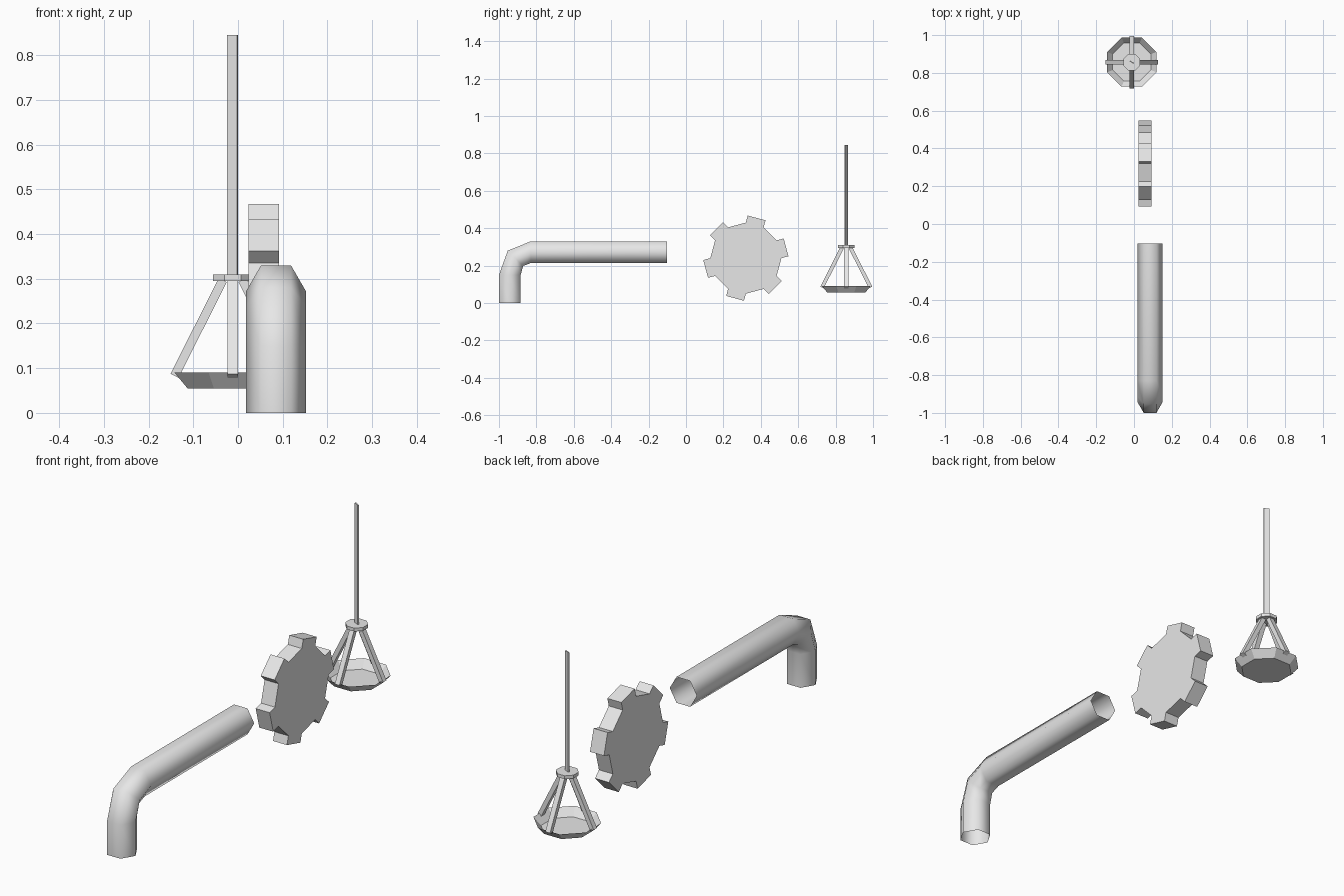
import bpy, bmesh
from math import sin, cos, tan, pi, radians
from mathutils import Vector, Matrix

if "Cube" in bpy.data.objects:
    bpy.data.objects.remove(bpy.data.objects["Cube"])

metal = bpy.data.materials.new("plain grey metal")
metal.use_nodes = True
GREY = (0.8, 0.8, 0.8, 1)
metal.diffuse_color = GREY
metal.node_tree.nodes["Principled BSDF"].inputs["Base Color"].default_value = GREY


def finish(name, bm, smooth=False):
    bmesh.ops.recalc_face_normals(bm, faces=bm.faces)
    for f in bm.faces:
        f.smooth = smooth
    mesh = bpy.data.meshes.new(name)
    bm.to_mesh(mesh)
    bm.free()
    mesh.materials.append(metal)
    ob = bpy.data.objects.new(name, mesh)
    bpy.context.collection.objects.link(ob)
    return ob


def loft(bm, rings):
    """Join rings of points with quads and return the vertex rings."""
    rows = [[bm.verts.new(p) for p in r] for r in rings]
    n = len(rows[0])
    for a, b in zip(rows, rows[1:]):
        for i in range(n):
            j = (i + 1) % n
            bm.faces.new((a[i], a[j], b[j], b[i]))
    return rows


def octagon(apothem, z):
    r = apothem / cos(pi / 8)
    return [Vector((SX + r * cos(a), SY + r * sin(a), z))
            for a in [(i + 0.5) * pi / 4 for i in range(8)]]


def beam(name, start, end, width, depth, spin=0):
    """Rectangular bar between two points."""
    start, end = Vector(start), Vector(end)
    axis = end - start
    side = axis.cross(Vector((0, 1, 0)))
    if abs(axis.x) < 1e-6:
        side = Vector((1, 0, 0))
    else:
        side = Vector((0, 1, 0))
    turn = Matrix.Rotation(spin, 3, axis)
    u = turn @ side.normalized() * width / 2
    v = turn @ axis.cross(side).normalized() * depth / 2
    bm = bmesh.new()
    rows = loft(bm, [[p + u + v, p - u + v, p - u - v, p + u - v] for p in (start, end)])
    for r in rows:
        bm.faces.new(r)
    return finish(name, bm)


# Bent six-sided pipe, open at both ends
PX, PR = 0.085, 0.067
path = [(-0.942, 0, 0), (-0.942, 0.15, 0), (-0.912, 0.239, 45),
        (-0.83, 0.272, 90), (-0.102, 0.272, 90)]
rings = []
for y, z, tilt in path:
    t = radians(tilt)
    rings.append([Vector((PX + PR * cos(a), y - PR * sin(a) * cos(t), z + PR * sin(a) * sin(t)))
                  for a in [i * pi / 3 for i in range(6)]])
bm = bmesh.new()
loft(bm, rings)
finish("bent_pipe", bm, smooth=True)

# Gear: twelve-sided disc, every other rim face drawn out into a tooth
GY, GZ, GR, TOOTH = 0.32, 0.24, 0.19, 0.039
outline = []
for i in range(12):
    a, b = i * pi / 6, (i + 1) * pi / 6
    p, q = Vector((cos(a), sin(a))) * GR, Vector((cos(b), sin(b))) * GR
    outline.append(p)
    if i % 2 == 0:
        out = (p + q).normalized() * TOOTH
        outline += [p + out, q + out]
bm = bmesh.new()
for cap in loft(bm, [[(x, GY + p.x, GZ + p.y) for p in outline] for x in (0.023, 0.092)]):
    bm.faces.new(cap)
finish("gear", bm)

# Hanging pan: open eight-sided dish with a flat floor
SX, SY = -0.012, 0.857
bm = bmesh.new()
floor = loft(bm, [octagon(0.101, 0.055), octagon(0.13, 0.09)])[0]
bm.faces.new(floor)
finish("pan", bm)

# Collar that gathers the struts
bm = bmesh.new()
for cap in loft(bm, [octagon(0.044, 0.295), octagon(0.044, 0.31)]):
    bm.faces.new(cap)
finish("collar", bm)

# Four sloping struts from the collar to the pan rim
for k, label in enumerate(("left", "back", "right", "front")):
    d = Vector((round(cos(k * pi / 2)), round(sin(k * pi / 2)), 0))
    base = Vector((SX, SY, 0))
    beam("strut_" + label, base + d * 0.13 + Vector((0, 0, 0.083)),
         base + d * 0.022 + Vector((0, 0, 0.297)), 0.023, 0.02)

# Thin flat hanger rod, turned a little about its length
beam("hanger_rod", (SX, SY, 0.31), (SX, SY, 0.845), 0.025, 0.006, radians(-28))
